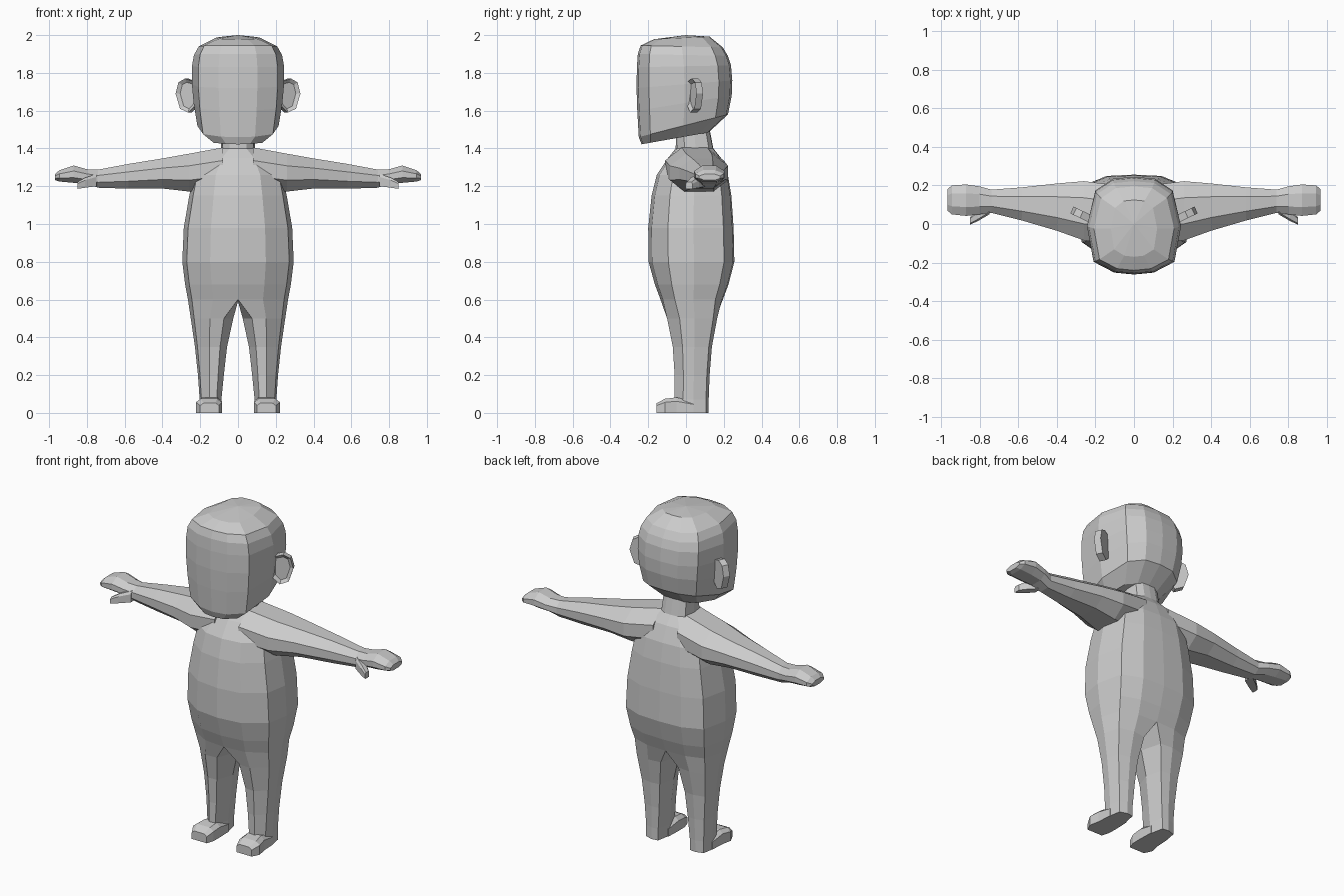
import bpy, bmesh
from mathutils import Vector

if "Cube" in bpy.data.objects:
    bpy.data.objects.remove(bpy.data.objects["Cube"])

skin = bpy.data.materials.new("plain grey")
skin.diffuse_color = (0.6, 0.6, 0.6, 1)
skin.use_nodes = True
skin.node_tree.nodes["Principled BSDF"].inputs["Base Color"].default_value = skin.diffuse_color

# Unit half sections: (outward, front-to-back)
TORSO = [(0, 0), (.5, .04), (.92, .23), (1, .53), (.88, .88), (.48, .985), (0, 1)]
LEG = [(.22, .02), (.55, 0), (.92, .25), (1, .55), (.9, .92), (.5, 1), (.15, .97), (0, .5)]
SKULL = [(0, 0), (.42, .02), (.86, .13), (1, .5), (.82, .86), (.45, .98), (0, 1)]
# Full sections for limbs
ROUND = [(0, .3), (0, .68), (.28, 1), (.72, 1), (1, .68), (1, .3), (.75, 0), (.25, 0)]
BOX = [(0, 0), (0, .75), (.18, 1), (.82, 1), (1, .75), (1, 0)]


def loft(bm, rows, closed):
    """Bridge consecutive rows of vertices."""
    for a, b in zip(rows, rows[1:]):
        n = min(len(a), len(b))
        for i in range(n if closed else n - 1):
            j = (i + 1) % n
            bm.faces.new((a[i], a[j], b[j], b[i]))


def add_row(bm, pts):
    return [bm.verts.new(p) for p in pts]


def finish(bm, name):
    """Make an object mirrored across x = 0."""
    bmesh.ops.recalc_face_normals(bm, faces=bm.faces)
    mesh = bpy.data.meshes.new(name)
    bm.to_mesh(mesh)
    bm.free()
    mesh.materials.append(skin)
    ob = bpy.data.objects.new(name, mesh)
    bpy.context.collection.objects.link(ob)
    m = ob.modifiers.new("mirror", 'MIRROR')
    m.use_clip = True
    m.merge_threshold = 0.001
    return ob


def limb(name, rows):
    bm = bmesh.new()
    vr = [add_row(bm, r) for r in rows]
    loft(bm, vr, True)
    bm.faces.new(vr[0])
    bm.faces.new(vr[-1])
    return finish(bm, name)


def lerp(a, b, t):
    return a + (b - a) * t


# Body: torso half and leg share the hip row
bm = bmesh.new()
torso = [  # z, half width, front, back
    (.60, .265, -.135, .195), (.68, .28, -.165, .225), (.80, .295, -.198, .256),
    (.98, .287, -.2, .252), (1.15, .258, -.182, .24), (1.26, .235, -.155, .222),
    (1.35, .17, -.095, .185), (1.40, .09, -.055, .145), (1.50, .085, -.05, .125)]
rows = [add_row(bm, [(u * w, lerp(f, b, v), z) for u, v in TORSO]) for z, w, f, b in torso]
loft(bm, rows, False)
hip = rows[0] + [bm.verts.new((0, .03, .59))]
legs = [  # z, inner, outer, front, back
    (.50, .025, .25, -.10, .165), (.35, .058, .228, -.07, .137),
    (.20, .075, .212, -.06, .125), (.07, .088, .203, -.06, .12), (0, .09, .203, -.06, .12)]
rows = [hip] + [add_row(bm, [(lerp(i, o, u), lerp(f, b, v), z) for u, v in LEG])
                for z, i, o, f, b in legs]
loft(bm, rows, True)
bm.faces.new(rows[-1])
finish(bm, "body_and_legs")

# Feet
feet = [  # y, inner, outer, top
    (.04, .088, .205, .06), (-.05, .085, .21, .082), (-.11, .086, .222, .075), (-.155, .1, .2, .052)]
limb("feet", [[(lerp(i, o, u), y, t * v) for u, v in BOX] for y, i, o, t in feet])

# Arms with mitten hands
arms = [  # x, front, back, bottom, top
    (.08, -.11, .2, 1.19, 1.405), (.26, -.085, .222, 1.172, 1.372), (.40, -.035, .21, 1.188, 1.347),
    (.58, .018, .19, 1.187, 1.318), (.74, .058, .178, 1.192, 1.288), (.80, .05, .195, 1.212, 1.29),
    (.87, .042, .205, 1.218, 1.31), (.945, .05, .2, 1.225, 1.285), (.968, .07, .18, 1.232, 1.265)]
limb("arms", [[(x, lerp(f, b, u), lerp(lo, hi, v)) for u, v in ROUND] for x, f, b, lo, hi in arms])

# Thumbs
thumbs = [(.75, .05, .11, 1.2, 1.265), (.81, .015, .07, 1.192, 1.245), (.85, -.003, .035, 1.186, 1.222)]
limb("thumbs", [[(x, lerp(f, b, u), lerp(lo, hi, v)) for u, v in BOX] for x, f, b, lo, hi in thumbs])

# Head: rows tilt so the jaw rises towards the nape
bm = bmesh.new()
head = [  # front z, back z, half width, front, back
    (1.422, 1.485, .15, -.235, .12), (1.46, 1.58, .215, -.25, .222), (1.60, 1.68, .235, -.258, .242),
    (1.72, 1.76, .244, -.262, .245), (1.83, 1.84, .244, -.26, .238), (1.90, 1.89, .233, -.255, .222),
    (1.945, 1.935, .208, -.24, .195), (1.978, 1.992, .12, -.17, .125)]
rows = [add_row(bm, [(u * w, lerp(f, b, v), lerp(zf, zb, v)) for u, v in SKULL])
        for zf, zb, w, f, b in head]
loft(bm, rows, False)
bm.faces.new(rows[0])
crown = bm.verts.new((0, 0, 2))
for a, b in zip(rows[-1], rows[-1][1:]):
    bm.faces.new((a, b, crown))
finish(bm, "head")

# Ears: thick angled plates with a hollow front
bm = bmesh.new()
outline = [(-.01, 1.63), (.035, 1.59), (.085, 1.61), (.112, 1.69), (.095, 1.75), (.055, 1.77), (-.01, 1.75)]
along, normal = Vector((.88, .42, 0)), Vector((-.42, .88, 0))
base = Vector((.232, .008, 0))
back, front = [add_row(bm, [base + along * s + normal * d + Vector((0, 0, z)) for s, z in outline])
               for d in (.04, 0)]
loft(bm, [back, front], True)
bm.faces.new(back)
face = bm.faces.new(front)
bmesh.ops.recalc_face_normals(bm, faces=bm.faces)
bmesh.ops.inset_region(bm, faces=[face], thickness=.02, depth=-.015)
finish(bm, "ears")
